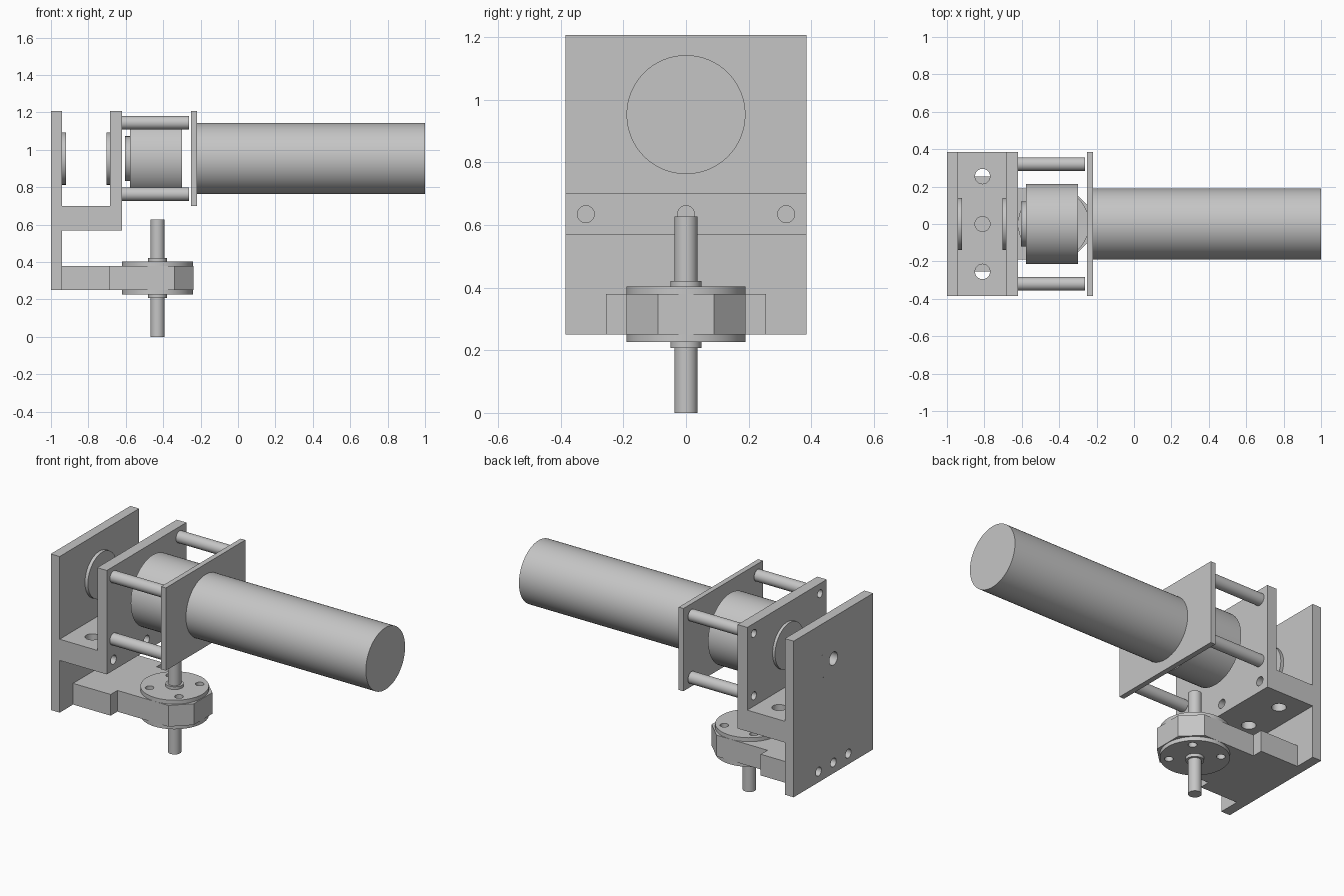
import bpy, bmesh, math
from mathutils import Matrix

cube = bpy.data.objects.get("Cube")
if cube:
    bpy.data.objects.remove(cube, do_unlink=True)

grey = bpy.data.materials.new("metal grey")
grey.use_nodes = True
COLOUR = (0.56, 0.56, 0.56, 1)
grey.diffuse_color = COLOUR
grey.node_tree.nodes["Principled BSDF"].inputs["Base Color"].default_value = COLOUR

TO_X = Matrix.Rotation(math.pi / 2, 4, 'Y')   # turns the z axis onto x
TO_Z = Matrix.Identity(4)


def finish(name, bm):
    bmesh.ops.recalc_face_normals(bm, faces=bm.faces)
    mesh = bpy.data.meshes.new(name)
    bm.to_mesh(mesh)
    bm.free()
    mesh.materials.append(grey)
    ob = bpy.data.objects.new(name, mesh)
    bpy.context.collection.objects.link(ob)
    return ob


def smooth(ob):
    bpy.ops.object.select_all(action='DESELECT')
    bpy.context.view_layer.objects.active = ob
    ob.select_set(True)
    bpy.ops.object.shade_smooth_by_angle(angle=math.radians(30))


def lathe(name, profile, axis, at, closed=False, steps=64):
    """Turn (radius, height) points round an axis through the point at."""
    bm = bmesh.new()
    vs = [bm.verts.new((r, 0, h)) for r, h in profile]
    es = [bm.edges.new(p) for p in zip(vs, vs[1:])]
    if closed:
        es.append(bm.edges.new((vs[-1], vs[0])))
    bmesh.ops.spin(bm, geom=vs + es, cent=(0, 0, 0), axis=(0, 0, 1),
                   angle=math.tau, steps=steps)
    bmesh.ops.remove_doubles(bm, verts=bm.verts, dist=1e-5)
    bmesh.ops.transform(bm, matrix=Matrix.Translation(at) @ axis, verts=bm.verts)
    ob = finish(name, bm)
    smooth(ob)
    return ob


def rod(name, r, a, b, axis, at):
    return lathe(name, [(0, a), (r, a), (r, b), (0, b)], axis, at)


def prism(name, points, depth):
    """Extrude a closed outline of 3D points by a vector."""
    bm = bmesh.new()
    face = bm.faces.new([bm.verts.new(p) for p in points])
    out = bmesh.ops.extrude_face_region(bm, geom=[face], use_keep_orig=True)
    moved = [v for v in out["geom"] if isinstance(v, bmesh.types.BMVert)]
    bmesh.ops.translate(bm, vec=depth, verts=moved)
    return finish(name, bm)


def drill(ob, holes):
    """Cut round holes given as (radius, start, end, axis, at)."""
    bm = bmesh.new()
    for r, a, b, axis, at in holes:
        place = Matrix.Translation(at) @ axis @ Matrix.Translation((0, 0, (a + b) / 2))
        bmesh.ops.create_cone(bm, cap_ends=True, segments=48, radius1=r,
                              radius2=r, depth=b - a, matrix=place)
    cutter = finish("hole_cutter", bm)
    cutter.hide_render = True
    mod = ob.modifiers.new("holes", 'BOOLEAN')
    mod.operation, mod.solver, mod.object = 'DIFFERENCE', 'EXACT', cutter
    bpy.context.view_layer.objects.active = ob
    bpy.ops.object.modifier_apply(modifier=mod.name)
    bpy.data.objects.remove(cutter, do_unlink=True)
    smooth(ob)


AXIS_Z = 0.953     # height of the motor axis
W = 0.385          # half width of the plates
PIVOT = -0.43      # x of the upright shaft
post_spots = [(y, z) for y in (-0.32, 0.32) for z in (0.763, 1.145)]

# Bracket: tall rear plate, shelf and short front plate
outline = [(-1, 0.25), (-0.94, 0.25), (-0.94, 0.57), (-0.62, 0.57), (-0.62, 1.207),
           (-0.685, 1.207), (-0.685, 0.7), (-0.94, 0.7), (-0.94, 1.207), (-1, 1.207)]
bracket = prism("bracket", [(x, -W, z) for x, z in outline], (0, 2 * W, 0))
holes = [(0.125, -1.05, -0.55, TO_X, (0, 0, AXIS_Z))]
holes += [(0.024, -0.75, -0.55, TO_X, (0, y, z)) for y, z in post_spots]
holes += [(0.027, -0.72, -0.55, TO_X, (0, y, 0.635)) for y in (-0.32, 0, 0.32)]
holes += [(0.027, -1.05, -0.9, TO_X, (0, y, 0.316)) for y in (-0.144, 0, 0.144)]
holes += [(0.04, 0.5, 0.8, TO_Z, (-0.81, y, 0)) for y in (-0.255, 0, 0.255)]
drill(bracket, holes)

# Flanged bearings in both plates
for name, outer, seat, lip in (("rear_bearing", -1, -0.94, -0.92),
                               ("front_bearing", -0.62, -0.685, -0.702)):
    lathe(name, [(0.04, outer), (0.125, outer), (0.125, seat), (0.14, seat),
                 (0.14, lip), (0.04, lip)], TO_X, (0, 0, AXIS_Z), closed=True)

# Motor, mounting plate and coupling
rod("motor_body", 0.19, -0.22, 1, TO_X, (0, 0, AXIS_Z))
prism("motor_plate", [(-0.252, y, z) for y, z in
                      ((-W, 0.7), (W, 0.7), (W, 1.207), (-W, 1.207))], (0.032, 0, 0))
lathe("coupling", [(0, -0.605), (0.12, -0.605), (0.12, -0.577), (0.215, -0.577),
                   (0.215, -0.3), (0, -0.3)], TO_X, (0, 0, AXIS_Z))

# Hollow-ended spacer posts
for i, (y, z) in enumerate(post_spots):
    lathe(f"spacer_post_{i + 1}", [(0, -0.5), (0.024, -0.5), (0.024, -0.62),
                                   (0.036, -0.62), (0.036, -0.262), (0, -0.262)],
          TO_X, (0, y, z), steps=40)

# Lower arm with a chamfered end
half = [(-0.94, 0.255), (-0.685, 0.255), (-0.685, 0.19), (-0.34, 0.19), (-0.237, 0.09)]
loop = half + [(x, -y) for x, y in reversed(half)]
arm = prism("lower_arm", [(x, y, 0.25) for x, y in loop], (0, 0, 0.13))
bolts = [(0.024, 0.1, 0.5, TO_Z, (PIVOT + sx * 0.1, sy * 0.1, 0))
         for sx in (-1, 1) for sy in (-1, 1)]
drill(arm, bolts + [(0.027, -1, -0.85, TO_X, (0, y, 0.316)) for y in (-0.144, 0, 0.144)])

# Flanges with collars above and below the arm
for name, inner, rim, top in (("upper_flange", 0.38, 0.404, 0.421),
                              ("lower_flange", 0.25, 0.226, 0.207)):
    flange = lathe(name, [(0.037, inner), (0.19, inner), (0.19, rim), (0.05, rim),
                          (0.05, top), (0.037, top)], TO_Z, (PIVOT, 0, 0), closed=True)
    drill(flange, bolts)

# Upright shaft
rod("upright_shaft", 0.037, 0, 0.627, TO_Z, (PIVOT, 0, 0))
